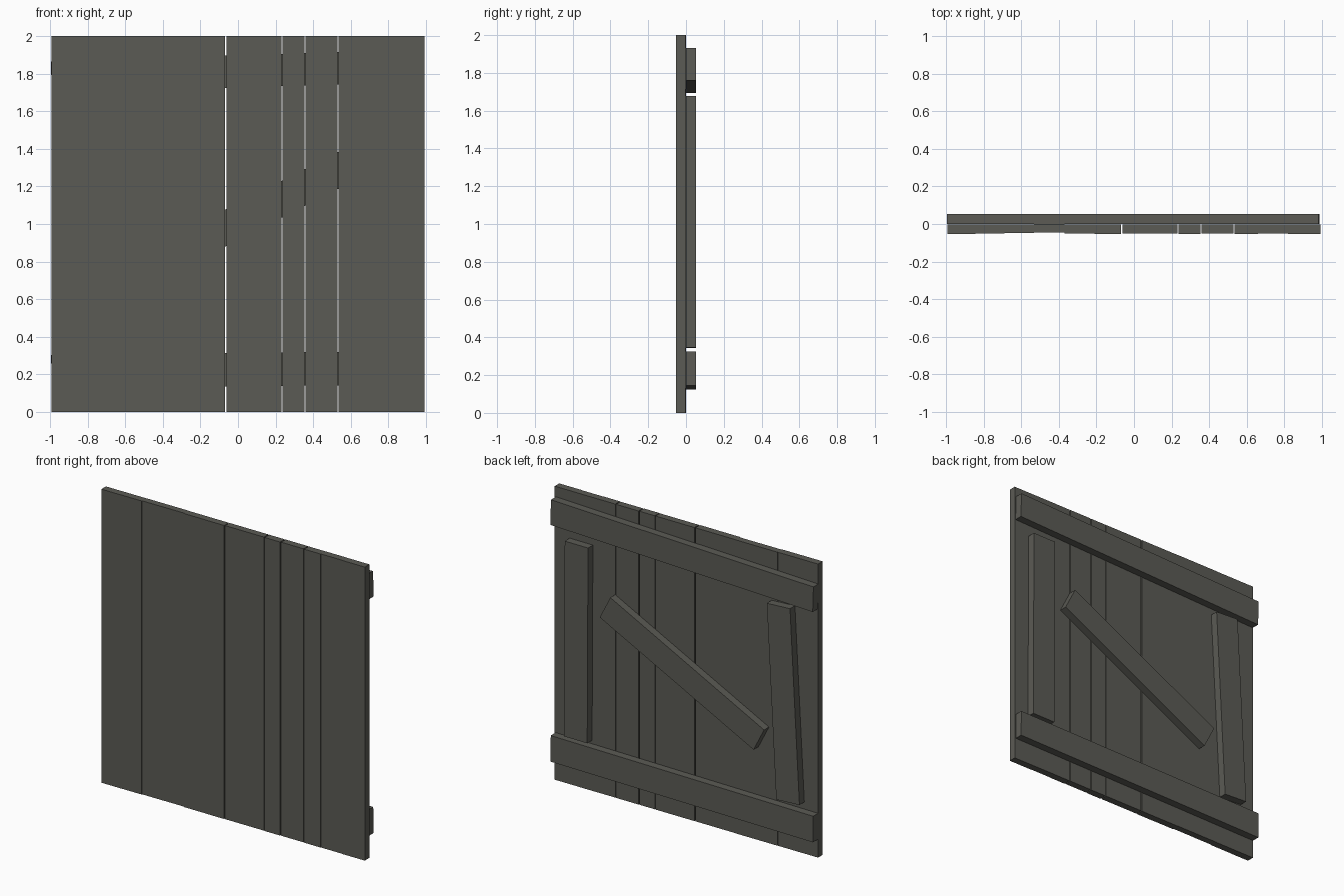
import bpy, math

if "Cube" in bpy.data.objects:
    bpy.data.objects.remove(bpy.data.objects["Cube"])

wood = bpy.data.materials.new("weathered_grey_wood")
wood.diffuse_color = (0.105, 0.104, 0.090, 1)
wood.use_nodes = True
wood.node_tree.nodes["Principled BSDF"].inputs["Base Color"].default_value = wood.diffuse_color


def board(name, center, size, tilt=0.0):
    """Box board; tilt turns it in the plane of the door (radians, x towards z)."""
    bpy.ops.mesh.primitive_cube_add(size=1, location=center)
    ob = bpy.context.object
    ob.name = name
    ob.scale = size
    ob.rotation_euler = (0, -tilt, 0)
    bpy.ops.object.transform_apply(location=False, rotation=True, scale=True)
    ob.data.materials.append(wood)
    return ob


def brace(name, a, b, width):
    """Back board running between two (x, z) centre-line points."""
    dx, dz = b[0] - a[0], b[1] - a[1]
    return board(name, ((a[0] + b[0]) / 2, 0.0255, (a[1] + b[1]) / 2),
                 (math.hypot(dx, dz), 0.053, width), math.atan2(dz, dx))


# Vertical planks: seams across the door, some with an open gap
seams = [-0.994, -0.845, -0.690, -0.532, -0.370, -0.210, -0.065,
         0.085, 0.234, 0.357, 0.532, 0.660, 0.820, 0.992]
open_gaps = {6, 8, 9, 10}
setback = [0, 0.001, 0.005, 0.006, 0.001, 0, 0.002, 0.002, 0, 0.002, 0, 0.002, 0]
for i, back in enumerate(setback):
    x0 = seams[i] + (0.003 if i in open_gaps else 0)
    x1 = seams[i + 1] - (0.003 if i + 1 in open_gaps else 0)
    front, rear = -0.052 + back, -0.003 + back * 0.3
    board(f"plank_{i + 1}", ((x0 + x1) / 2, (front + rear) / 2, 1.0),
          (x1 - x0, rear - front, 2.0))

# Cross rails, slightly crooked
brace("upper_rail", (-0.994, 1.780), (0.984, 1.845), 0.172)
brace("lower_rail", (-0.994, 0.214), (0.984, 0.235), 0.178)

# Side battens and the diagonal brace between the rails
brace("left_batten", (-0.804, 0.347), (-0.733, 1.666), 0.175)
brace("right_batten", (0.796, 0.345), (0.790, 1.677), 0.175)
brace("diagonal_brace", (-0.585, 0.714), (0.574, 1.306), 0.175)
